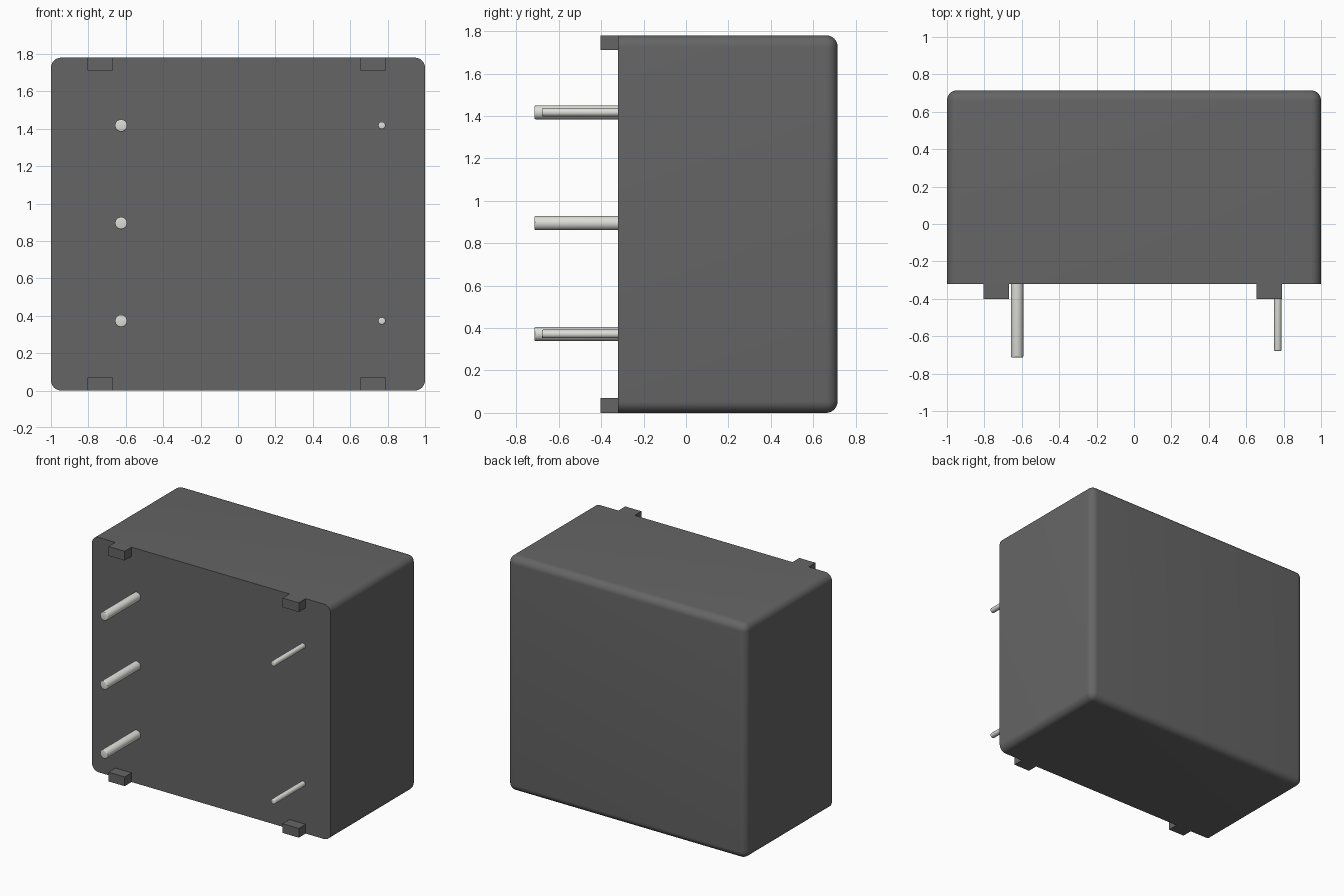
import bpy, bmesh, math
from mathutils import Matrix, Vector

if "Cube" in bpy.data.objects:
    bpy.data.objects.remove(bpy.data.objects["Cube"])

FRONT, BACK, HEIGHT = -0.32, 0.715, 1.78


def material(name, rgb):
    m = bpy.data.materials.new(name)
    m.diffuse_color = (*rgb, 1)
    m.use_nodes = True
    m.node_tree.nodes["Principled BSDF"].inputs["Base Color"].default_value = m.diffuse_color
    return m


dark = material("dark_plastic", (0.13, 0.13, 0.13))
metal = material("tinned_metal", (0.72, 0.72, 0.68))


def finish(name, bm, mat):
    bmesh.ops.recalc_face_normals(bm, faces=bm.faces)
    me = bpy.data.meshes.new(name)
    bm.to_mesh(me)
    bm.free()
    ob = bpy.data.objects.new(name, me)
    bpy.context.collection.objects.link(ob)
    me.materials.append(mat)
    return ob


def smooth(ob):
    bpy.ops.object.select_all(action='DESELECT')
    ob.select_set(True)
    bpy.context.view_layer.objects.active = ob
    bpy.ops.object.shade_smooth_by_angle(angle=math.radians(30))


def box(lo, hi):
    bm = bmesh.new()
    lo, hi = Vector(lo), Vector(hi)
    bmesh.ops.create_cube(bm, size=1, matrix=Matrix.Translation((lo + hi) / 2)
                          @ Matrix.Diagonal((*(hi - lo), 1)))
    return bm


def pin(name, x, z, radius, tip):
    length = FRONT - tip
    bm = bmesh.new()
    bmesh.ops.create_cone(bm, cap_ends=True, segments=32, radius1=radius,
                          radius2=radius, depth=length,
                          matrix=Matrix.Translation((x, (FRONT + tip) / 2, z))
                          @ Matrix.Rotation(math.pi / 2, 4, 'X'))
    # soften the tip rim
    rim = [e for e in bm.edges if all(v.co.y < tip + 1e-4 for v in e.verts)]
    bmesh.ops.bevel(bm, geom=rim, offset=0.007, segments=3, profile=0.5, affect='EDGES')
    smooth(finish(name, bm, metal))


# Case: every edge rounded except the open rim around the front face
bm = box((-1, FRONT, 0), (1, BACK, HEIGHT))
edges = [e for e in bm.edges if any(v.co.y > 0 for v in e.verts)]
bmesh.ops.bevel(bm, geom=edges, offset=0.055, segments=8, profile=0.5, affect='EDGES')
smooth(finish("case", bm, dark))

# Stand-off feet at the top and bottom of the front face
for side, x in (("left", -0.737), ("right", 0.723)):
    for level, z in (("lower", 0), ("upper", HEIGHT - 0.07)):
        finish(f"{level}_{side}_foot",
               box((x - 0.068, -0.402, z), (x + 0.068, FRONT, z + 0.07)), dark)

# Three thick contact pins and two thin coil pins
for i, z in enumerate((0.372, 0.895, 1.417)):
    pin(f"contact_pin_{i + 1}", -0.625, z, 0.033, -0.715)
for i, z in enumerate((0.372, 1.417)):
    pin(f"coil_pin_{i + 1}", 0.769, z, 0.02, -0.68)
